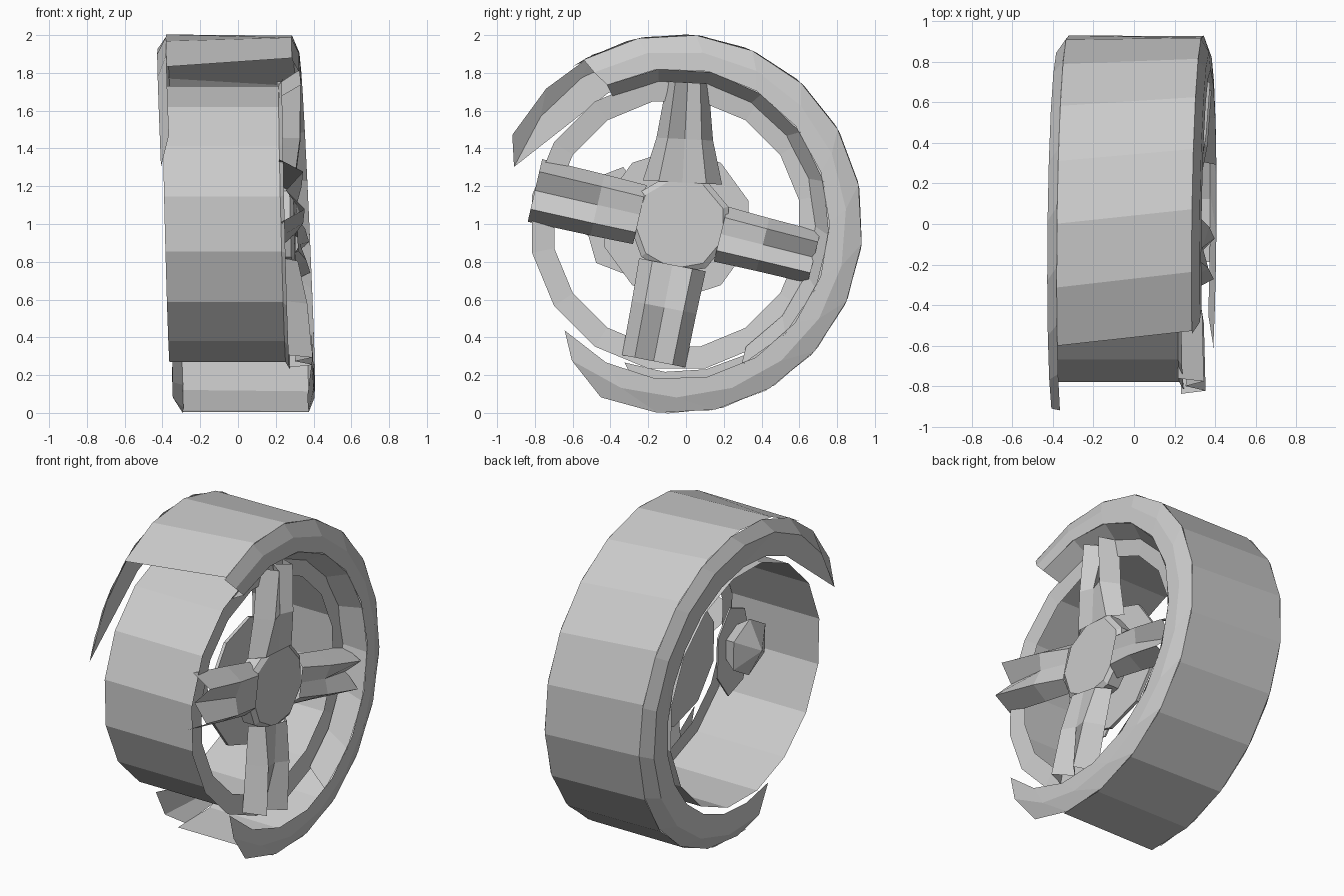
import bpy
import bmesh
from math import sin, cos, radians
from mathutils import Vector

cube = bpy.data.objects.get("Cube")
if cube:
    bpy.data.objects.remove(cube)

grey = bpy.data.materials.new("plain_grey")
grey.use_nodes = True
grey.diffuse_color = (0.6, 0.6, 0.6, 1)
grey.node_tree.nodes["Principled BSDF"].inputs["Base Color"].default_value = (0.6, 0.6, 0.6, 1)

CENTRE_Y = -0.05
RIM_LEAN = 0.025
TYRE_LEAN = 0.045


def place(x, y, z, lean):
    """Lean a part slightly, as on a bent axle."""
    return Vector((x - lean * (z - 1) + 0.01 * y, y, z))


def polar(x, r, a, cy=CENTRE_Y, cz=1.0, stretch=1.0, lean=RIM_LEAN):
    a = radians(a)
    return place(x, cy + r * cos(a), cz + stretch * r * sin(a), lean)


def build(name, rows, closed=False, cap_first=False, cap_last=False):
    """Skin a list of equally long point rows with flat faces."""
    bm = bmesh.new()
    grid = [[bm.verts.new(p) for p in row] for row in rows]
    n = len(grid[0])
    for lower, upper in zip(grid, grid[1:]):
        for i in range(n if closed else n - 1):
            j = (i + 1) % n
            bm.faces.new((lower[i], lower[j], upper[j], upper[i]))
    if cap_first:
        bm.faces.new(grid[0])
    if cap_last:
        bm.faces.new(grid[-1])
    bmesh.ops.remove_doubles(bm, verts=bm.verts, dist=0.0005)
    bmesh.ops.recalc_face_normals(bm, faces=bm.faces)
    mesh = bpy.data.meshes.new(name)
    bm.to_mesh(mesh)
    bm.free()
    mesh.materials.append(grey)
    obj = bpy.data.objects.new(name, mesh)
    bpy.context.collection.objects.link(obj)


def arc_band(name, rows, steps):
    """Tyre band from rows of (x, radius, start angle, end angle)."""
    build(name, [[polar(x, r, a + (b - a) * i / steps, stretch=1.02, lean=TYRE_LEAN)
                  for i in range(steps + 1)] for x, r, a, b in rows])


def lathe(name, profile, sides, cy=CENTRE_Y, cz=1.0, stretch=1.0, **caps):
    """Full turn of (x, radius) points about the axle direction."""
    build(name, [[polar(x, r, 360 * (i + 0.5) / sides, cy, cz, stretch)
                  for i in range(sides)] for x, r in profile], closed=True, **caps)


# Torn tyre: tread shell, two sidewalls with ragged ends, inner bead
arc_band("tyre_tread", [(-0.335, 0.985, -98, 124), (0.33, 0.985, -98, 119)], 12)
arc_band("outer_sidewall", [(0.33, 0.985, -114, 120), (0.365, 0.9, -128, 119),
                            (0.37, 0.81, -137, 117)], 13)
arc_band("outer_bead", [(0.37, 0.81, -65, 117), (0.25, 0.735, -60, 117)], 9)
arc_band("inner_sidewall", [(-0.335, 0.985, -93, 152), (-0.385, 0.91, -102, 161),
                            (-0.38, 0.77, -111, 118)], 14)

# Rim barrel and its front flange
lathe("rim_barrel", [(-0.38, 0.745), (0.235, 0.745)], 16)
lathe("rim_flange", [(0.235, 0.745), (0.255, 0.78), (0.24, 0.66)], 16)

# Hub plate
lathe("hub_plate", [(0.2, 0.27), (0.28, 0.27), (0.3, 0.24)], 9,
      cy=-0.03, cap_last=True)


# Twin-ribbed spokes
def spoke(name, angle, base, tip, reach):
    out = Vector((cos(radians(angle)), sin(radians(angle))))
    side = Vector((-out.y, out.x))
    rows = []
    # radius, half width, ridge height, groove height
    for r, half, ridge, groove in ((0.22, base, 0.31, 0.31),
                                   (0.45, base * 0.4 + tip * 0.6, 0.35, 0.32),
                                   (reach, tip, 0.365, 0.27)):
        row = []
        for t, x in ((-1, 0.24), (-0.6, ridge), (0, groove), (0.6, ridge), (1, 0.24)):
            p = out * r + side * (t * half)
            row.append(place(x, p.x - 0.03, p.y + 1, TYRE_LEAN))
        rows.append(row)
    build(name, rows)


for name, angle, base, tip, reach in (("upper_spoke", 87, 0.21, 0.11, 0.75),
                                      ("front_spoke", 167, 0.16, 0.17, 0.79),
                                      ("lower_spoke", 259, 0.18, 0.17, 0.74),
                                      ("rear_spoke", 346, 0.15, 0.14, 0.73)):
    spoke(name, angle, base, tip, reach)

# Brake disc, caliper plate and the capped lump behind it
lathe("brake_disc", [(0.11, 0.4), (0.13, 0.4)], 10, cap_first=True, cap_last=True)
lathe("caliper_plate", [(-0.07, 0.17), (-0.06, 0.17)], 7, cy=-0.37, cz=1.02, stretch=1.7,
      cap_first=True, cap_last=True)
lathe("caliper_cap", [(-0.07, 0.12), (-0.16, 0.18), (-0.25, 0.0)], 6, cy=-0.4, cz=1.05)
